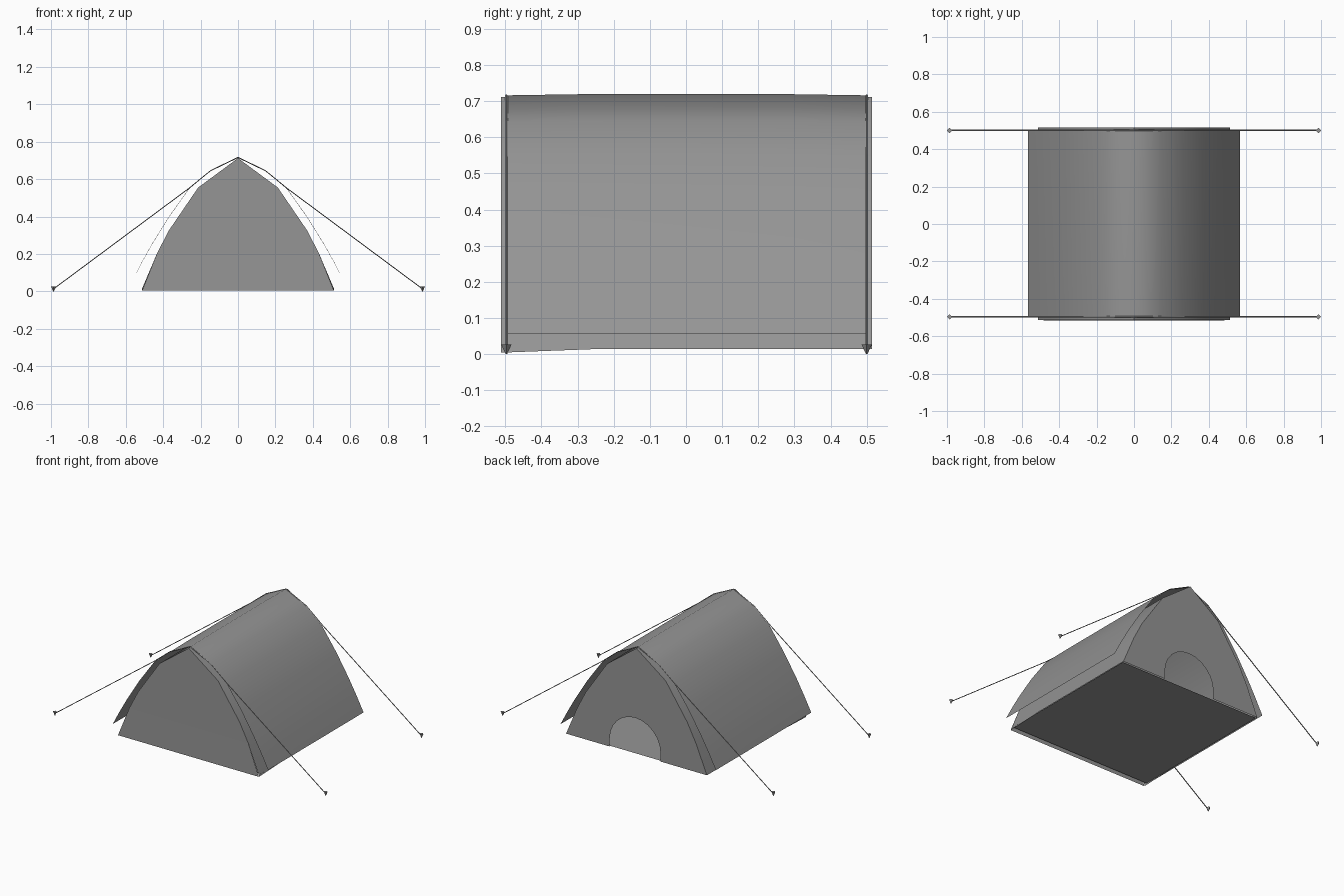
import bpy, bmesh, math
from mathutils import Vector

if "Cube" in bpy.data.objects:
    bpy.data.objects.remove(bpy.data.objects["Cube"])

# Dark grey cloth
cloth = bpy.data.materials.new("dark_grey")
cloth.diffuse_color = (0.3, 0.3, 0.3, 1)
cloth.use_nodes = True
cloth.node_tree.nodes["Principled BSDF"].inputs["Base Color"].default_value = cloth.diffuse_color


def make_object(name, bm, smooth=False):
    mesh = bpy.data.meshes.new(name)
    bm.to_mesh(mesh)
    bm.free()
    mesh.materials.append(cloth)
    obj = bpy.data.objects.new(name, mesh)
    bpy.context.collection.objects.link(obj)
    if smooth:
        bpy.context.view_layer.objects.active = obj
        obj.select_set(True)
        bpy.ops.object.shade_smooth_by_angle(angle=math.radians(70))
        obj.select_set(False)
    return obj


def mirrored(half):
    # Half profile runs from the right foot up to the ridge
    return half + [(-x, z) for x, z in reversed(half[:-1])]


def sheet(name, profile, rows):
    # Loft one open profile along y; rows are (y, height offset, foot offset)
    bm = bmesh.new()
    last = len(profile) - 1
    loops = [[bm.verts.new((x, y, z + (foot if i in (0, last) else dz)))
              for i, (x, z) in enumerate(profile)] for y, dz, foot in rows]
    for a, b in zip(loops, loops[1:]):
        for i in range(last):
            bm.faces.new((a[i], a[i + 1], b[i + 1], b[i]))
    bmesh.ops.recalc_face_normals(bm, faces=bm.faces)
    if sum(f.normal.z for f in bm.faces) < 0:
        bmesh.ops.reverse_faces(bm, faces=bm.faces)
    return make_object(name, bm, True)


def panel(name, points, y=None):
    bm = bmesh.new()
    face = bm.faces.new([bm.verts.new(p) for p in points])
    face.normal_update()
    if y is not None and face.normal.y * y < 0:
        face.normal_flip()
    bmesh.ops.triangulate(bm, faces=bm.faces)
    return make_object(name, bm)


inner = mirrored([(0.513, 0.014), (0.433, 0.203), (0.37, 0.325), (0.213, 0.555), (0, 0.712)])
fly = mirrored([(0.566, 0.055), (0.515, 0.152), (0.46, 0.25), (0.37, 0.395),
                (0.262, 0.547), (0.147, 0.643), (0, 0.716)])

# Inner tent walls and outer fly
sheet("inner_walls", inner, [(-0.512, 0, -0.01), (-0.25, 0, 0), (0.515, 0, 0)])
sheet("outer_fly", fly, [(-0.495, 0, 0), (-0.3, 0.003, 0), (0.3, 0.003, 0), (0.498, 0, 0)])

# Closed front wall, dipping slightly at the foot
panel("front_wall", [(x, -0.516 if z < 0.1 else -0.512, 0.004 if z < 0.1 else z)
                     for x, z in inner], -1)

# Back wall with arched doorway
r, sill, cx = 0.185, 0.068, 0.01
arch = [(cx - r, 0.014)]
arch += [(cx - r * math.cos(math.pi * i / 12), sill + r * math.sin(math.pi * i / 12)) for i in range(13)]
arch += [(cx + r, 0.014)]
panel("back_wall", [(x, 0.515, z) for x, z in inner + arch], 1)

# Groundsheet
panel("groundsheet", [(-0.51, -0.495, 0.014), (0.51, -0.495, 0.014),
                      (0.51, 0.505, 0.014), (-0.51, 0.505, 0.014)])

# Guy ropes over the ridge ends, with a peg at each end
for end, y in (("front", -0.497), ("back", 0.5)):
    path = mirrored([(0.985, 0.014), (0.262, 0.551), (0.147, 0.645), (0, 0.716)])
    bm = bmesh.new()
    rings = []
    for x, z in path:
        rings.append([bm.verts.new((x, y + dy, z + dz)) for dy, dz in
                      ((-0.004, 0), (0, 0.003), (0.004, 0), (0, -0.003))])
    for a, b in zip(rings, rings[1:]):
        for i in range(4):
            j = (i + 1) % 4
            bm.faces.new((a[i], a[j], b[j], b[i]))
    bm.faces.new(rings[0])
    bm.faces.new(rings[-1])
    bmesh.ops.recalc_face_normals(bm, faces=bm.faces)
    make_object(end + "_rope", bm)
    for side, x in (("left", -0.986), ("right", 0.986)):
        bm = bmesh.new()
        bmesh.ops.create_cone(bm, cap_ends=True, segments=4, radius1=0.002, radius2=0.014, depth=0.026)
        bmesh.ops.translate(bm, verts=bm.verts, vec=Vector((x, y, 0.013)))
        make_object(f"{end}_{side}_peg", bm)
